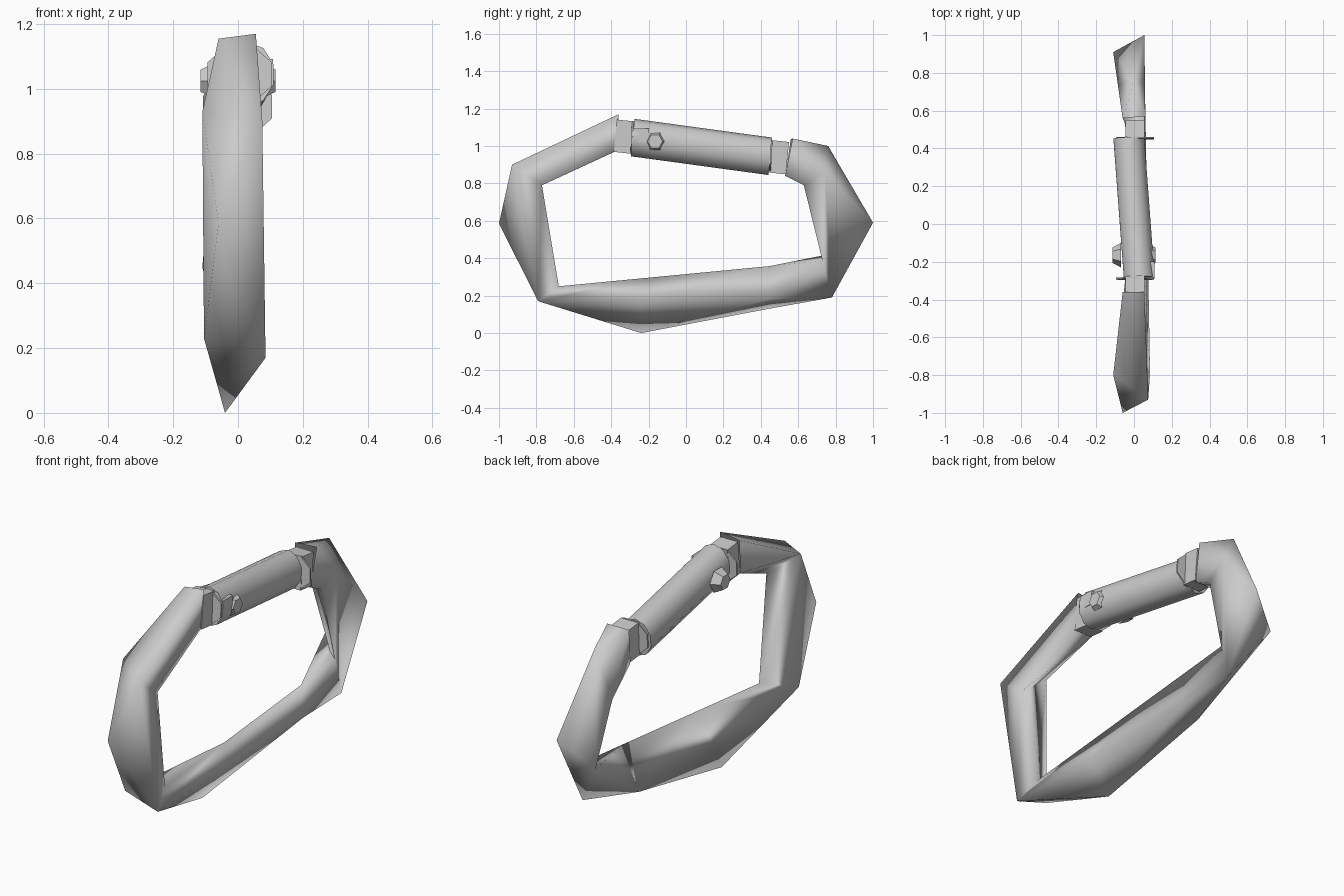
import bpy, bmesh, math
from mathutils import Vector, Matrix

cube = bpy.data.objects.get("Cube")
if cube:
    bpy.data.objects.remove(cube, do_unlink=True)

grey = bpy.data.materials.new("plain_grey")
grey.use_nodes = True
tone = (0.6, 0.6, 0.6, 1)
grey.diffuse_color = tone
grey.node_tree.nodes["Principled BSDF"].inputs["Base Color"].default_value = tone


def finish(name, bm, smooth):
    bmesh.ops.recalc_face_normals(bm, faces=bm.faces[:])
    for f in bm.faces:
        f.smooth = smooth and len(f.verts) < 5
    mesh = bpy.data.meshes.new(name)
    bm.to_mesh(mesh)
    bm.free()
    mesh.materials.append(grey)
    ob = bpy.data.objects.new(name, mesh)
    bpy.context.collection.objects.link(ob)


def loft(name, a_ring, b_ring, smooth):
    """Bridge two rings and cap both ends."""
    bm = bmesh.new()
    a, b = [[bm.verts.new(p) for p in ring] for ring in (a_ring, b_ring)]
    n = len(a)
    for i in range(n):
        j = (i + 1) % n
        bm.faces.new((a[i], a[j], b[j], b[i]))
    bm.faces.new(a)
    bm.faces.new(b)
    finish(name, bm, smooth)


def hull_segment(bm, start, end, extra):
    """Convex tube between two sections, left open at both of them."""
    verts = [bm.verts.new(p) for p in start + end + extra]
    n, m = len(start), len(start) + len(end)
    sections = (set(verts[:n]), set(verts[n:m]))
    result = bmesh.ops.convex_hull(bm, input=verts)
    faces = [f for f in result["geom"] if isinstance(f, bmesh.types.BMFace)]
    caps = [f for f in faces if any(set(f.verts) <= s for s in sections)]
    bmesh.ops.delete(bm, geom=caps, context='FACES_ONLY')


def oval(centre, rx, rz, sides, lean):
    """Ring facing along y; lean tips it to follow the sloping bar."""
    pts = []
    for i in range(sides):
        a = (i + 0.5) * math.tau / sides
        dz = math.sin(a) * rz
        pts.append(Vector(centre) + Vector((math.cos(a) * rx, dz * lean, dz)))
    return pts


def mix(a, b, t):
    return Vector(a).lerp(Vector(b), t)


# Sections of the faceted band, from the front collar round to the back one
front_end = [(.055, -.36, 1.17), (-.06, -.36, 1.155), (-.05, -.38, .97), (.05, -.38, .97)]
front_top = [(.075, -.93, .90), (-.11, -.80, .93), (.07, -.77, .79)]
front_low = [(.085, -.79, .17), (-.105, -.79, .23), (.05, -.68, .25)]
rear_low = [(.057, .78, .19), (-.11, .91, .45), (.055, .73, .385)]
keel = [mix(front_low[0], rear_low[0], .35), (-.04, -.24, 0),
        mix(front_low[2], rear_low[2], .35)]
rear_keel = [mix(front_low[0], rear_low[0], .79), (-.035, .445, .13),
             mix(front_low[2], rear_low[2], .8)]
heel, right_end, left_end = (.055, 1, .59), (.06, .57, 1.04), (-.06, .56, 1.035)
rear_top = [(0, .76, 1.0), mix(rear_low[1], left_end, .5), (.045, .63, .79),
            mix(heel, right_end, .6)]
rear_end = [right_end, left_end, (-.045, .53, .84), (.05, .53, .84)]

bm = bmesh.new()
for start, end, extra in (
        (front_end, front_top, []),
        (front_top, front_low, [(-.06, -1, .585)]),
        (front_low, keel, []),
        (keel, rear_keel, []),
        (rear_keel, rear_low, []),
        (rear_low, rear_top, [heel]),
        (rear_top, rear_end, [])):
    hull_segment(bm, start, end, extra)
bmesh.ops.remove_doubles(bm, verts=bm.verts[:], dist=.001)
finish("band", bm, True)

# Sloping bar closing the top of the loop
front_c = Vector((.028, -.285, 1.045))
back_c = Vector((-.027, .45, .945))
lean = .1
loft("top_bar", oval(front_c, .086, .1, 10, lean), oval(back_c, .086, .1, 10, lean), True)

# Square collars joining the band to the bar, each with a thin flange
for name, c, out in (("front", front_c, -1), ("back", back_c, 1)):
    centre = Vector((.005, c.y, c.z))
    far = centre + Vector((0, out * .092, -out * .01))
    loft(name + "_collar", oval(centre, .072, .122, 4, lean),
         oval(far, .072, .122, 4, lean), False)
    plate = centre + Vector((0, out * .008, 0))
    loft(name + "_flange", oval(centre, .108, .095, 8, .05),
         oval(plate, .108, .095, 8, .05), False)

# Six-sided studs on both sides of the bar
for name, side in (("left", 1), ("right", -1)):
    bm = bmesh.new()
    place = (Matrix.Translation((side * .092, -.165, 1.025))
             @ Matrix.Rotation(side * math.pi / 2, 4, 'Y'))
    bmesh.ops.create_cone(bm, cap_ends=True, cap_tris=True, segments=6,
                          radius1=.065, radius2=.04, depth=.046, matrix=place)
    finish(name + "_stud", bm, False)

# Small block beside the left stud
bm = bmesh.new()
place = Matrix.Translation((.08, -.24, 1.055)) @ Matrix.Diagonal((.055, .085, .075, 1))
bmesh.ops.create_cube(bm, size=1, matrix=place)
finish("stud_mount", bm, False)
